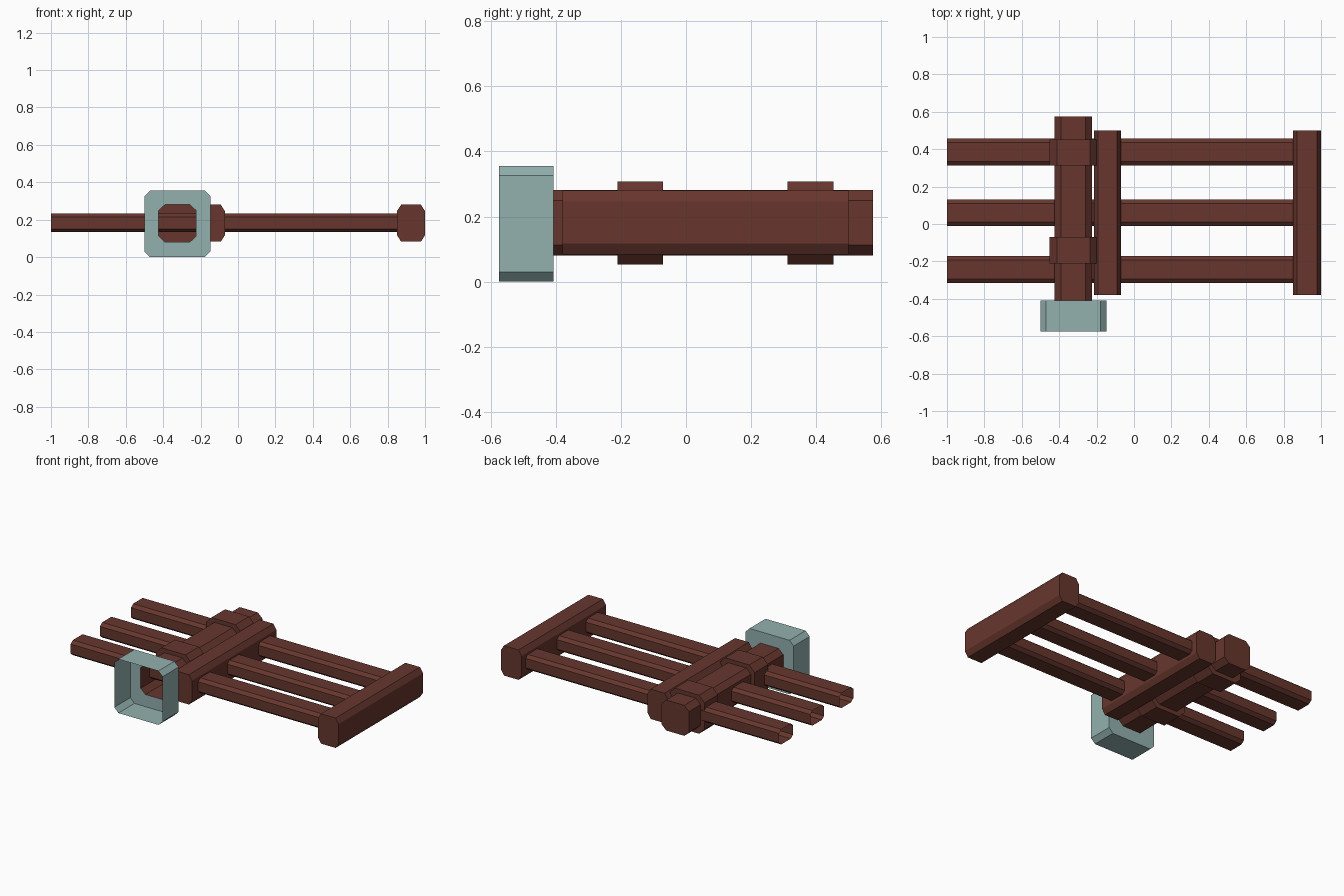
import bpy, bmesh
from mathutils import Vector

if "Cube" in bpy.data.objects:
    bpy.data.objects.remove(bpy.data.objects["Cube"])


def material(name, col):
    m = bpy.data.materials.new(name)
    m.diffuse_color = (*col, 1)
    m.use_nodes = True
    m.node_tree.nodes["Principled BSDF"].inputs["Base Color"].default_value = m.diffuse_color
    return m


WOOD = material("dark red wood", (0.135, 0.037, 0.027))
METAL = material("pale teal metal", (0.29, 0.44, 0.43))


def octagon(u0, u1, v0, v1, cu, cv):
    """Rectangle with chamfered corners."""
    return [(u0 + cu, v0), (u1 - cu, v0), (u1, v0 + cv), (u1, v1 - cv),
            (u1 - cu, v1), (u0 + cu, v1), (u0, v1 - cv), (u0, v0 + cv)]


def loft(name, axis, sections, mat, cap_start=True, cap_end=True):
    """Join (position, profile) sections along x or y; ends may stay open."""
    bm = bmesh.new()
    loops = []
    for t, prof in sections:
        loops.append([bm.verts.new(Vector((t, a, b)) if axis == "x" else Vector((a, t, b)))
                      for a, b in prof])
    for la, lb in zip(loops, loops[1:]):
        n = len(la)
        for i in range(n):
            j = (i + 1) % n
            f = (la[i], la[j], lb[j], lb[i])
            bm.faces.new(f if axis == "x" else f[::-1])
    if cap_start:
        bm.faces.new(loops[0][::-1] if axis == "x" else loops[0])
    if cap_end:
        bm.faces.new(loops[-1] if axis == "x" else loops[-1][::-1])
    me = bpy.data.meshes.new(name)
    bm.to_mesh(me)
    bm.free()
    me.materials.append(mat)
    ob = bpy.data.objects.new(name, me)
    bpy.context.collection.objects.link(ob)
    return ob


# three long rails, open at the left end
for i, (y0, y1) in enumerate([(-0.315, -0.17), (-0.01, 0.132), (0.313, 0.457)]):
    prof = octagon(y0, y1, 0.133, 0.232, 0.022, 0.018)
    loft(f"rail_{i + 1}", "x", [(-1.0, prof), (0.87, prof)], WOOD, False, False)

# two cross bars tying the rails together
for name, x0, x1 in [("middle_cross_bar", -0.215, -0.07), ("end_cross_bar", 0.85, 1.0)]:
    prof = octagon(x0, x1, 0.083, 0.28, 0.022, 0.034)
    loft(name, "y", [(-0.38, prof), (0.5, prof)], WOOD)

# hollow head bar, open at the front
bar = octagon(-0.424, -0.224, 0.08, 0.281, 0.034, 0.032)
loft("head_bar", "y", [(-0.408, bar), (0.575, bar)], WOOD, False, True)

# sleeves around the head bar
sleeve = octagon(-0.452, -0.196, 0.053, 0.307, 0.04, 0.04)
for name, y0, y1 in [("front_sleeve", -0.21, -0.07), ("back_sleeve", 0.312, 0.453)]:
    loft(name, "y", [(y0, bar), (y0, sleeve), (y1, sleeve), (y1, bar)], WOOD, False, False)

# open metal cup on the front end, with a hole into the head bar
cup = octagon(-0.5, -0.148, 0.0, 0.356, 0.03, 0.03)
loft("metal_cup", "y", [(-0.575, cup), (-0.408, cup), (-0.408, bar)], METAL, False, False)
